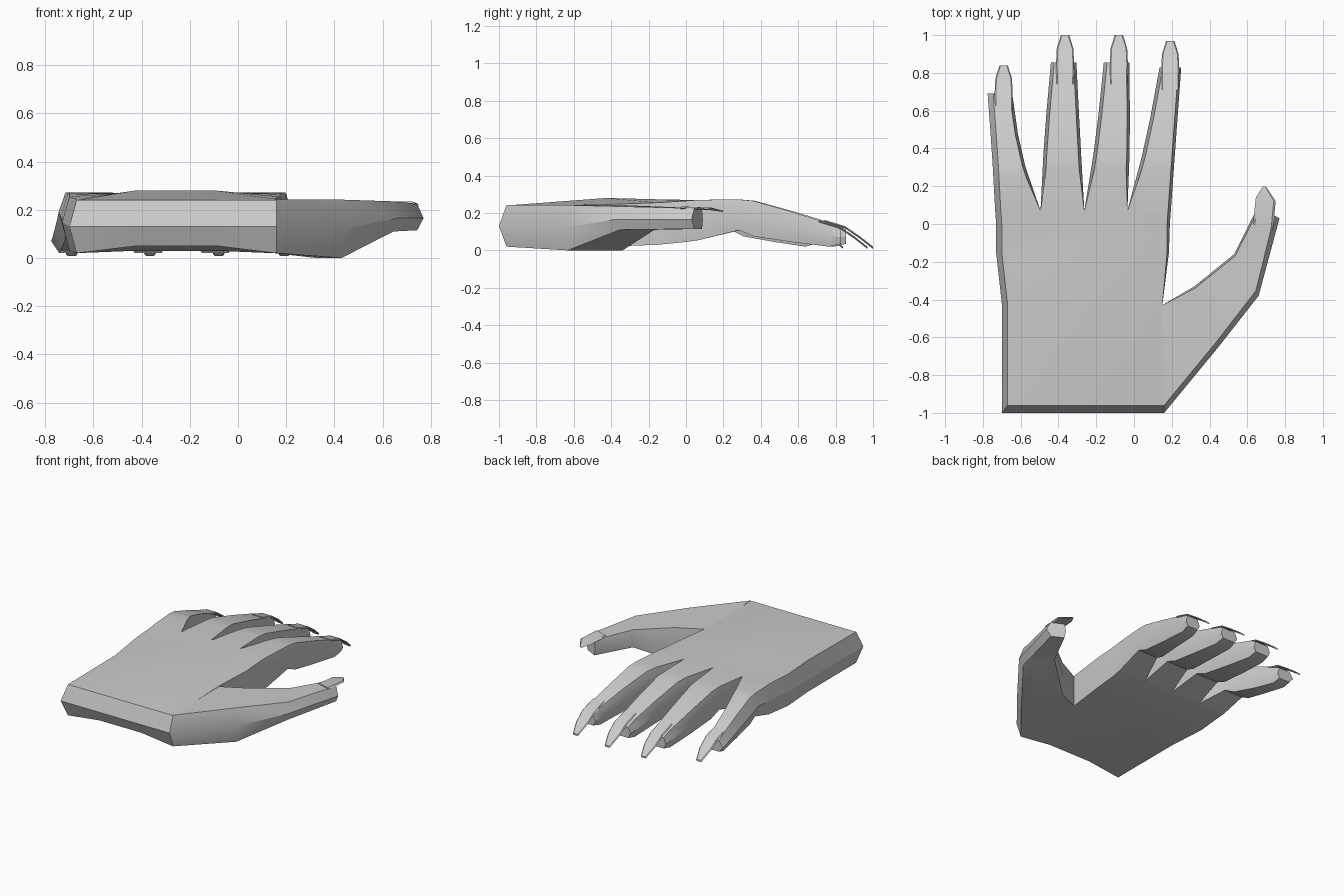
import bpy, bmesh
from mathutils import Vector

if "Cube" in bpy.data.objects:
    bpy.data.objects.remove(bpy.data.objects["Cube"])


def section(L, R, top, mid, bot, inL=0.02, inR=0.02, hump=0.0, lift=0.0):
    """Closed ring of ten points across a limb, from left edge L to right edge R."""
    L, R = Vector(L), Vector(R)
    d = (R - L).normalized()
    a, b = L + d * inL, R - d * inR
    c, e = a.lerp(b, 0.3), a.lerp(b, 0.7)
    pts = [(a, top), (c, top + hump), (e, top + hump), (b, top), (R, mid),
           (b, bot), (e, bot + lift), (c, bot + lift), (a, bot), (L, mid)]
    return [(p.x, p.y, z) for p, z in pts]


def loft(bm, rings, cap_start=False, cap_end=True, skip=()):
    vs = [[bm.verts.new(p) for p in r] for r in rings]
    for k in range(len(vs) - 1):
        A, B = vs[k], vs[k + 1]
        for i in range(10):
            if (k, i) not in skip:
                j = (i + 1) % 10
                bm.faces.new((A[i], A[j], B[j], B[i]))
    if cap_start:
        bm.faces.new(vs[0][::-1])
    if cap_end:
        bm.faces.new(vs[-1])


def finish(bm, name):
    bmesh.ops.remove_doubles(bm, verts=bm.verts, dist=0.0008)
    me = bpy.data.meshes.new(name)
    bm.to_mesh(me)
    bm.free()
    ob = bpy.data.objects.new(name, me)
    bpy.context.collection.objects.link(ob)
    bpy.ops.object.select_all(action='DESELECT')
    ob.select_set(True)
    bpy.context.view_layer.objects.active = ob
    bpy.ops.object.shade_smooth_by_angle(angle=0.5)


def lerp_table(table, y):
    for (y0, a), (y1, b) in zip(table, table[1:]):
        if y <= y1:
            t = (y - y0) / (y1 - y0)
            return a + (b - a) * t
    return table[-1][1]


hand = bmesh.new()
nails = bmesh.new()

# Palm, open on the right where the thumb joins and at the finger end
palm = [
    section((-.70, -1), (.16, -1), .13, .13, .13, 0, 0),
    section((-.70, -.96), (.16, -.96), .24, .13, .02, .03, 0, 0, .03),
    section((-.70, -.42), (.15, -.43), .245, .13, .02, .03, 0, .035, .01),
    section((-.73, -.15), (.185, -.15), .255, .15, .03, .03, .01, .018, 0),
    section((-.73, 0), (.19, 0), .265, .165, .045, .03, .015, .005, 0),
    section((-.735, .07), (.195, .07), .27, .17, .055, .03, .015),
]
loft(hand, palm, cap_end=False, skip={(0, 3), (0, 4), (1, 3), (1, 4)})

# Thumb
loft(hand, [
    section((.15, -.43), (.16, -1), .242, .13, .02, 0, .04),
    section((.32, -.33), (.44, -.66), .242, .12, .0, .01, .03),
    section((.53, -.16), (.66, -.38), .235, .165, .11, .01, .03),
    section((.655, .09), (.77, .03), .225, .165, .115, .01, .03),
])
loft(nails, [
    section((.63, .0), (.735, -.03), .234, .226, .22, .01, .01),
    section((.645, .14), (.75, .12), .228, .222, .216, .01, .01),
    section((.683, .2), (.70, .195), .212, .209, .206, .004, .004),
], cap_start=True)

# Fingers: shared side profile (y, top, mid, bottom)
profile = [(.07, .27, .17, .055), (.29, .272, .19, .108), (.37, .265, .17, .075),
           (.58, .207, .125, .045), (.79, .143, .08, .02), (.855, .112, .07, .035)]
# (left x at base/middle/tip, right x at base/middle/tip, length scale, nail x, nail end y)
fingers = [
    ((-.735, -.752, -.775), (-.495, -.60, -.645), .79, -.69, .84),
    ((-.495, -.475, -.44), (-.263, -.285, -.305), 1.0, -.365, 1.0),
    ((-.263, -.20, -.16), (-.035, -.02, -.025), 1.0, -.08, 1.0),
    ((-.035, .065, .135), (.195, .222, .25), .965, .192, .97),
]
for n, (xl, xr, s, nx, end) in enumerate(fingers):
    lt = list(zip((.07, .46, .855), xl))
    rt = list(zip((.07, .46, .855), xr))
    rings = []
    for k, (y, top, mid, bot) in enumerate(profile):
        Y = .07 + (y - .07) * s
        il = (.03 if n == 0 else 0) if k == 0 else (.03 if n == 0 else .018)
        ir = (.015 if n == 3 else 0) if k == 0 else .015
        rings.append(section((lerp_table(lt, y), Y), (lerp_table(rt, y), Y),
                             top, mid, bot, il, ir))
    loft(hand, rings)
    # Nail lying on the fingertip and reaching past it
    loft(nails, [
        section((nx - w, end - back), (nx + w, end - back), z, z - .006, z - .012, .006, .006)
        for back, w, z in ((.26, .046, .163), (.15, .048, .13), (.07, .044, .075), (0, .022, .02))
    ], cap_start=True)

finish(hand, "hand")
finish(nails, "nails")
